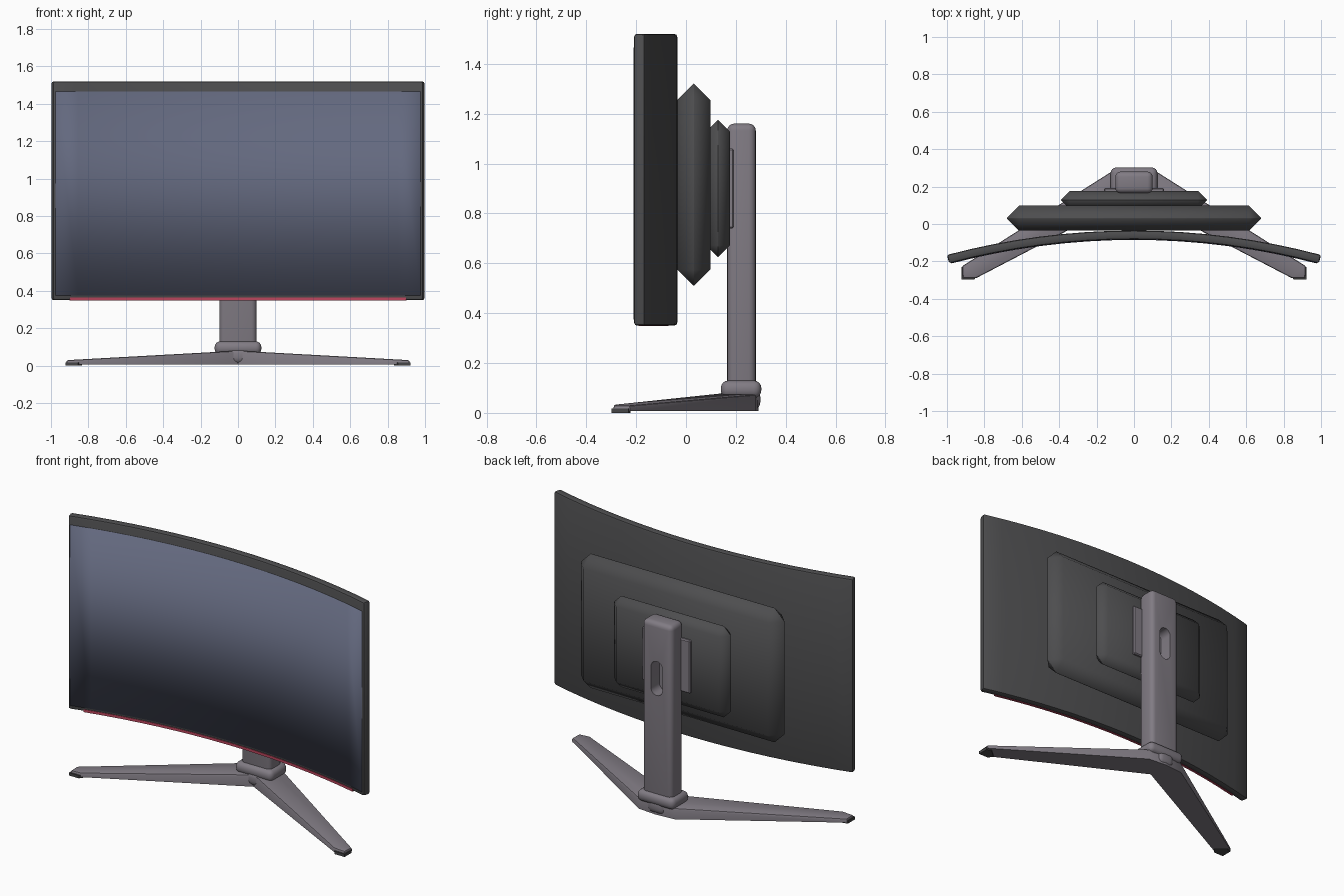
import bpy, bmesh, math
from mathutils import Vector

cube = bpy.data.objects.get("Cube")
if cube:
    bpy.data.objects.remove(cube, do_unlink=True)


def material(name, rgb):
    m = bpy.data.materials.new(name)
    m.use_nodes = True
    m.diffuse_color = (*rgb, 1)
    m.node_tree.nodes["Principled BSDF"].inputs["Base Color"].default_value = (*rgb, 1)
    return m


CASE = material("dark casing", (0.075, 0.075, 0.078))
STAND = material("warm grey metal", (0.22, 0.2, 0.23))
GLASS = material("blue grey glass", (0.125, 0.14, 0.21))
RED = material("red accent", (0.5, 0.06, 0.11))
RUBBER = material("black rubber", (0.06, 0.06, 0.062))


def finish(bm, name, mat, angle=35):
    bmesh.ops.recalc_face_normals(bm, faces=bm.faces[:])
    mesh = bpy.data.meshes.new(name)
    bm.to_mesh(mesh)
    bm.free()
    mesh.materials.append(mat)
    obj = bpy.data.objects.new(name, mesh)
    bpy.context.collection.objects.link(obj)
    smooth(obj, angle)
    return obj


def smooth(obj, angle=35):
    bpy.ops.object.select_all(action="DESELECT")
    obj.select_set(True)
    bpy.context.view_layer.objects.active = obj
    bpy.ops.object.shade_smooth_by_angle(angle=math.radians(angle))


def bevel(bm, edges, width, segments):
    bmesh.ops.bevel(bm, geom=edges, offset=width, segments=segments,
                    profile=0.5, affect="EDGES", clamp_overlap=True)


def box(name, mat, low, high, width=0.0, segments=1, angle=35):
    bm = bmesh.new()
    bmesh.ops.create_cube(bm, size=1)
    low, high = Vector(low), Vector(high)
    for v in bm.verts:
        v.co = Vector([(low[i] + high[i]) / 2 + v.co[i] * (high[i] - low[i]) for i in range(3)])
    if width:
        bevel(bm, bm.edges[:], width, segments)
    return finish(bm, name, mat, angle)


RADIUS, BACK_Y = 3.9, -0.035


def curved_slab(name, mat, half, z0, z1, near, far, width=0.0, steps=16, angle=35):
    """Slab bent round the viewer; near and far are depths from the back of the panel."""
    bm = bmesh.new()
    end = math.asin(half / RADIUS)
    rings = []
    for i in range(steps + 1):
        a = end * (2 * i / steps - 1)
        ring = []
        for depth, z in ((near, z0), (far, z0), (far, z1), (near, z1)):
            r = RADIUS - depth
            ring.append(bm.verts.new((r * math.sin(a), BACK_Y - RADIUS + r * math.cos(a), z)))
        rings.append(ring)
    for a, b in zip(rings, rings[1:]):
        for k in range(4):
            bm.faces.new((a[k], a[k - 1], b[k - 1], b[k]))
    bm.faces.new(rings[0])
    bm.faces.new(rings[-1])
    bmesh.ops.recalc_face_normals(bm, faces=bm.faces[:])
    if width:
        bevel(bm, [e for e in bm.edges if e.calc_face_angle() > 1], width, 2)
    return finish(bm, name, mat, angle)


def prism(name, mat, plan, bottom, top, side, width=0.0):
    """Extruded plan whose top height is a function of x."""
    bm = bmesh.new()
    low = [bm.verts.new((side * x, y, bottom)) for x, y in plan]
    high = [bm.verts.new((side * x, y, top(x))) for x, y in plan]
    bm.faces.new(low)
    cap = bm.faces.new(high)
    for k in range(len(plan)):
        bm.faces.new((low[k - 1], low[k], high[k], high[k - 1]))
    bmesh.ops.recalc_face_normals(bm, faces=bm.faces[:])
    if width:
        bevel(bm, list(cap.edges), width, 2)
    return finish(bm, name, mat)


# Curved display
curved_slab("panel", CASE, 1.0, 0.35, 1.52, 0, 0.047, width=0.012)
curved_slab("screen", GLASS, 0.987, 0.375, 1.465, 0.04, 0.05, angle=180)
curved_slab("red_strip", RED, 0.91, 0.348, 0.364, 0.036, 0.05)

# Chamfered shells on the back
box("rear_shell", CASE, (-0.68, -0.035, 0.51), (0.68, 0.098, 1.32), 0.065, angle=60)
box("rear_inner_shell", CASE, (-0.39, 0.08, 0.625), (0.39, 0.176, 1.175), 0.047, angle=60)
box("mount_plate", STAND, (-0.16, 0.17, 0.74), (0.16, 0.192, 1.06), 0.006)

# Pillar with a cable slot
pillar = box("pillar", STAND, (-0.1, 0.165, 0.07), (0.1, 0.28, 1.16), 0.028, 4)
bm = bmesh.new()
slot_half, slot_low, slot_high = 0.038, 0.76, 0.89
outline = []
for centre, start in ((slot_high, 0), (slot_low, math.pi)):
    for i in range(11):
        a = start + math.pi * i / 10
        outline.append((slot_half * math.cos(a), centre + slot_half * math.sin(a)))
inner = [bm.verts.new((x, 0.2, z)) for x, z in outline]
outer = [bm.verts.new((x, 0.4, z)) for x, z in outline]
bm.faces.new(inner)
bm.faces.new(outer)
for k in range(len(outline)):
    bm.faces.new((inner[k - 1], inner[k], outer[k], outer[k - 1]))
cutter = finish(bm, "slot_cutter", STAND)
cutter.hide_render = True
cut = pillar.modifiers.new("slot", "BOOLEAN")
cut.operation = "DIFFERENCE"
cut.solver = "EXACT"
cut.object = cutter
bpy.context.view_layer.objects.active = pillar
bpy.ops.object.modifier_apply(modifier="slot")
bpy.data.objects.remove(cutter, do_unlink=True)
smooth(pillar)

# Collar and hub where the legs meet
box("collar", STAND, (-0.125, 0.14, 0.06), (0.125, 0.302, 0.13), 0.03, 4)
box("hub", STAND, (-0.06, 0.137, 0.008), (0.06, 0.298, 0.1), 0.035, 4)

# Splayed tapering legs with rubber feet
leg_plan = [(0, 0.15), (0.845, -0.29), (0.915, -0.29), (0.918, -0.225), (0.12, 0.28), (0, 0.29)]
foot_plan = [(0.835, -0.27), (0.855, -0.298), (0.921, -0.298), (0.921, -0.23), (0.89, -0.222)]
for label, side in (("left", 1), ("right", -1)):
    prism(label + "_leg", STAND, leg_plan, 0.007, lambda x: 0.08 - 0.055 * x, side, 0.01)
    prism(label + "_foot", RUBBER, foot_plan, 0, lambda x: 0.017, side)
